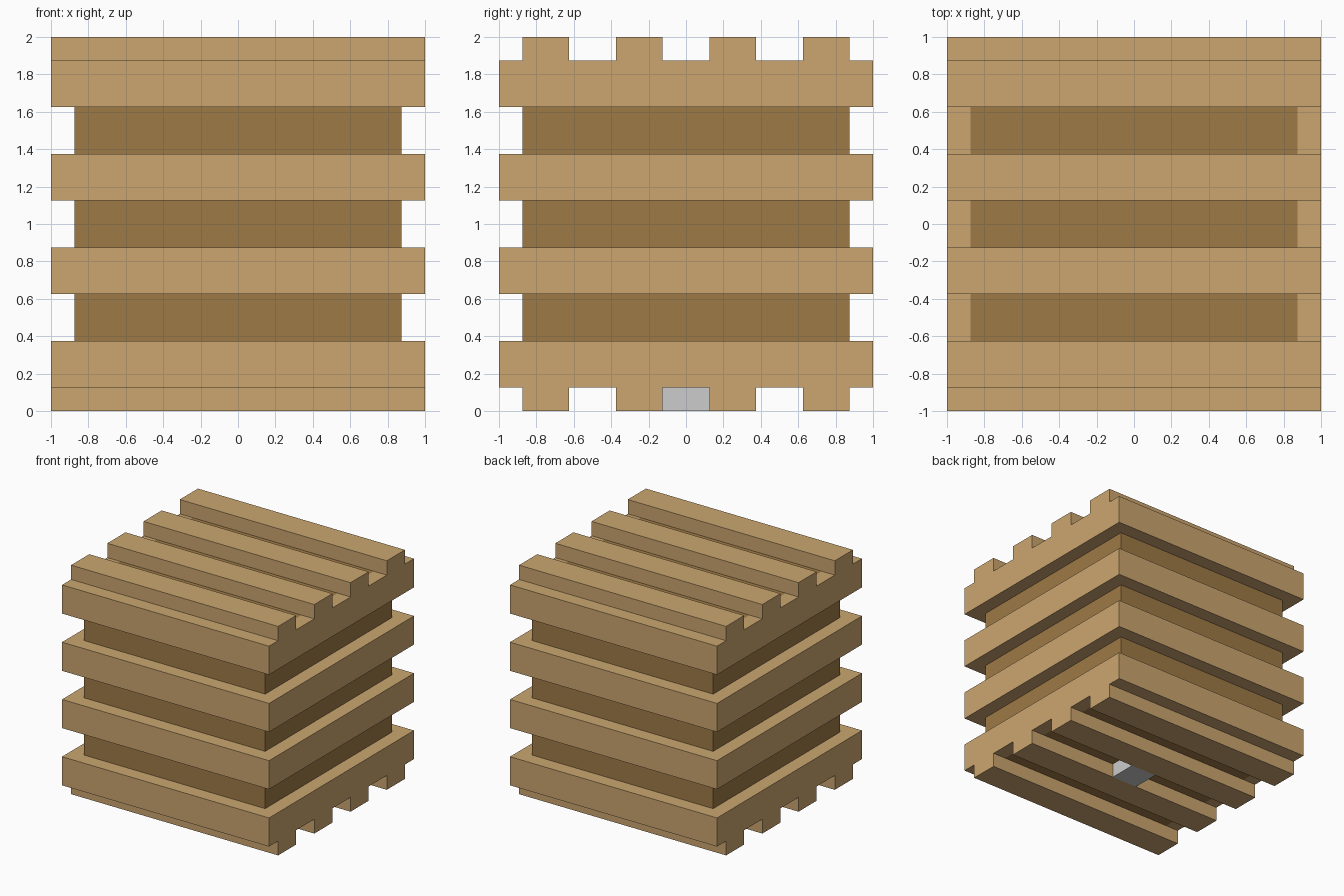
import bpy, bmesh

if "Cube" in bpy.data.objects:
    bpy.data.objects.remove(bpy.data.objects["Cube"])


def material(name, srgb):
    m = bpy.data.materials.new(name)
    lin = [((c / 255 + 0.055) / 1.055) ** 2.4 for c in srgb]
    m.diffuse_color = (*lin, 1)
    m.use_nodes = True
    m.node_tree.nodes["Principled BSDF"].inputs["Base Color"].default_value = m.diffuse_color
    return m


light_wood = material("light_wood", (203, 166, 112))
dark_wood = material("dark_wood", (159, 122, 71))
grey_metal = material("light_grey", (204, 204, 204))


def finish(name, bm, mat):
    bmesh.ops.recalc_face_normals(bm, faces=bm.faces)
    me = bpy.data.meshes.new(name)
    bm.to_mesh(me)
    bm.free()
    me.materials.append(mat)
    ob = bpy.data.objects.new(name, me)
    bpy.context.collection.objects.link(ob)


def box(name, centre, size, mat):
    bm = bmesh.new()
    bmesh.ops.create_cube(bm, size=1)
    bmesh.ops.scale(bm, vec=size, verts=bm.verts)
    bmesh.ops.translate(bm, vec=centre, verts=bm.verts)
    finish(name, bm, mat)


def frame(name, outer, inner, z0, z1, mat):
    """Square band that wraps round the four sides of the crate."""
    bm = bmesh.new()
    section = [(outer, z0), (outer, z1), (inner, z1), (inner, z0)]
    corners = [(1, 1), (-1, 1), (-1, -1), (1, -1)]
    loops = [[bm.verts.new((sx * r, sy * r, z)) for r, z in section]
             for sx, sy in corners]
    for i in range(4):
        a, b = loops[i], loops[(i + 1) % 4]
        for j in range(4):
            k = (j + 1) % 4
            bm.faces.new((a[j], a[k], b[k], b[j]))
    finish(name, bm, mat)


# dark crate body
box("crate_body", (0, 0, 1), (1.75, 1.75, 1.75), dark_wood)

for i in range(4):
    # bands of boards round the sides
    z = 0.125 + 0.5 * i
    frame(f"side_band_{i + 1}", 1, 0.875, z, z + 0.25, light_wood)
    # boards across the top and the bottom
    y = -0.75 + 0.5 * i
    box(f"top_slat_{i + 1}", (0, y, 1.9375), (2, 0.25, 0.125), light_wood)
    box(f"bottom_slat_{i + 1}", (0, y, 0.0625), (2, 0.25, 0.125), light_wood)

# grey block between the middle bottom slats
box("base_block", (0, 0, 0.0625), (0.25, 0.25, 0.125), grey_metal)
